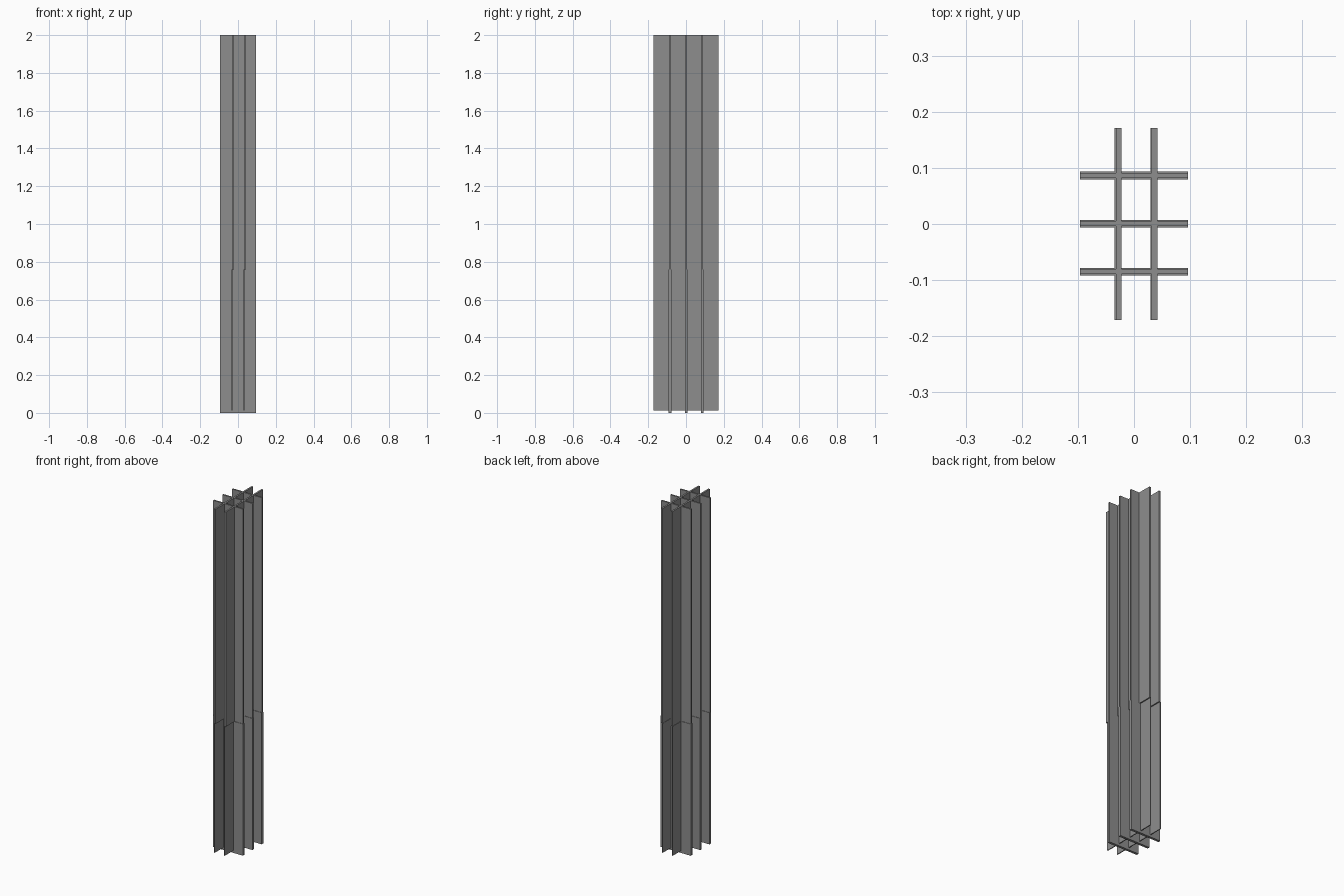
import bpy

if "Cube" in bpy.data.objects:
    bpy.data.objects.remove(bpy.data.objects["Cube"])

steel = bpy.data.materials.new("grey steel")
steel.diffuse_color = (0.27, 0.27, 0.27, 1)
steel.use_nodes = True
steel.node_tree.nodes["Principled BSDF"].inputs["Base Color"].default_value = steel.diffuse_color

BREAK = 0.76  # height where the plate thickness steps


def plate(name, x, y, z):
    """Box plate spanning the given (min, max) ranges."""
    bpy.ops.mesh.primitive_cube_add(size=1, location=[sum(r) / 2 for r in (x, y, z)])
    ob = bpy.context.object
    ob.name = name
    ob.scale = [r[1] - r[0] for r in (x, y, z)]
    bpy.ops.object.transform_apply(location=False, rotation=False, scale=True)
    ob.data.materials.append(steel)


def around(centre, thickness):
    return (centre - thickness / 2, centre + thickness / 2)


# Two long plates: thin below, thicker and slightly offset above
for i, x in enumerate((-0.032, 0.032), 1):
    plate(f"long_plate_lower_{i}", around(x, 0.005), (-0.171, 0.171), (0.013, BREAK))
    plate(f"long_plate_upper_{i}", around(x + 0.0045, 0.010), (-0.171, 0.171), (BREAK, 2))

# Three cross plates: thick below, thinner above
for i, y in enumerate((-0.085, 0.0005, 0.0865), 1):
    plate(f"cross_plate_lower_{i}", (-0.096, 0.096), around(y, 0.014), (0, BREAK))
    plate(f"cross_plate_upper_{i}", (-0.096, 0.096), around(y, 0.009), (BREAK, 2))
